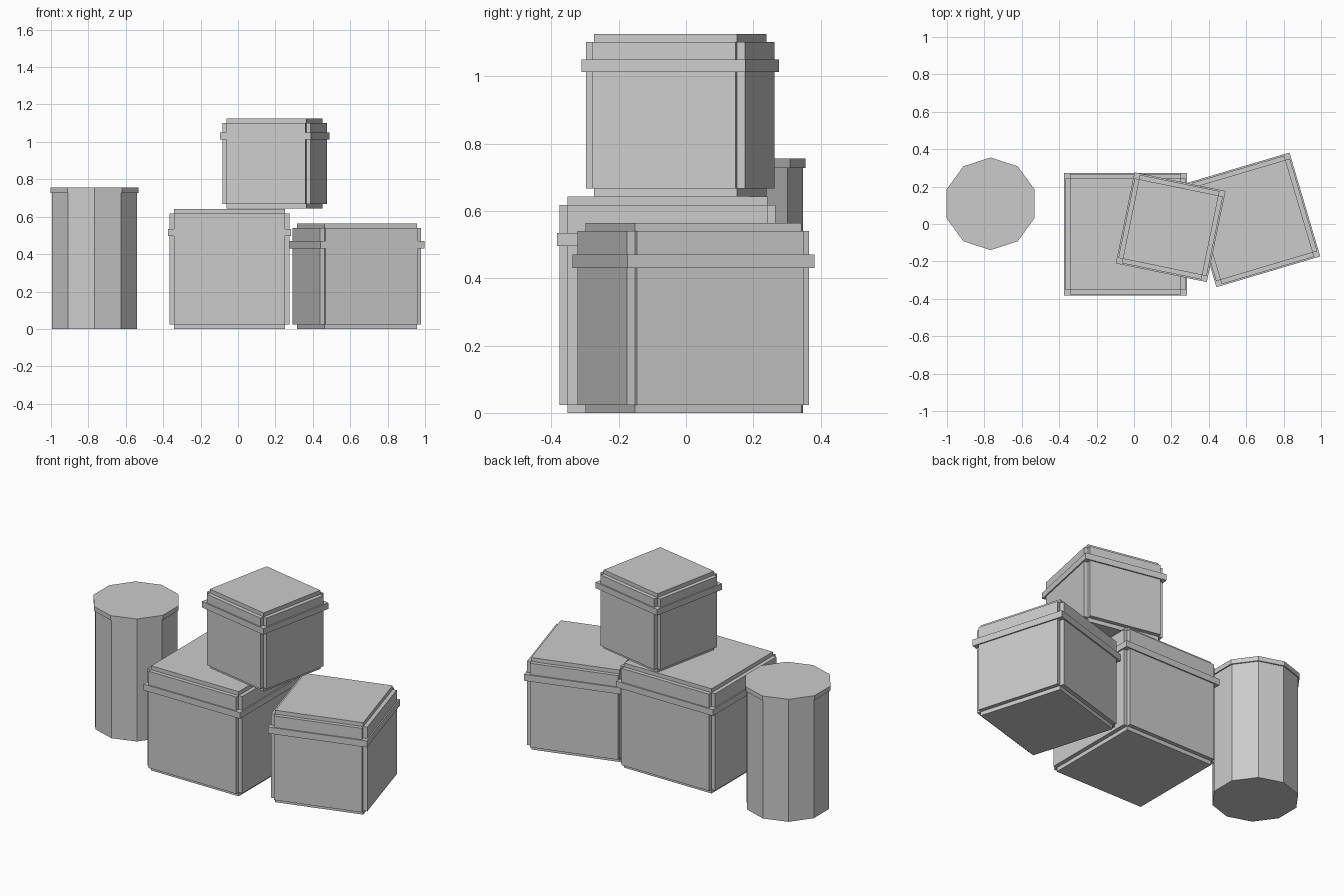
import bpy
import bmesh
from math import radians
from mathutils import Matrix, Vector

default = bpy.data.objects.get("Cube")
if default:
    bpy.data.objects.remove(default, do_unlink=True)

grey = bpy.data.materials.new("plain_grey")
grey.use_nodes = True
grey.diffuse_color = (0.6, 0.6, 0.6, 1)
grey.node_tree.nodes["Principled BSDF"].inputs["Base Color"].default_value = grey.diffuse_color

PANEL = 0.024  # how far the side panels stand out from the crate core


def finish(name, bm, location, angle=0):
    bmesh.ops.recalc_face_normals(bm, faces=bm.faces)
    mesh = bpy.data.meshes.new(name)
    bm.to_mesh(mesh)
    bm.free()
    mesh.materials.append(grey)
    obj = bpy.data.objects.new(name, mesh)
    obj.location = location
    obj.rotation_euler.z = radians(angle)
    bpy.context.collection.objects.link(obj)
    return obj


def crate(name, x, y, base, core, angle, band_low, band_high):
    # Core cube with every face pushed out, leaving notched edges
    bm = bmesh.new()
    bmesh.ops.create_cube(bm, size=core)
    bm.normal_update()
    for face in list(bm.faces):
        normal = face.normal.copy()
        panel = bmesh.ops.extrude_discrete_faces(bm, faces=[face])["faces"][0]
        bmesh.ops.translate(bm, verts=panel.verts, vec=normal * PANEL)
    bmesh.ops.remove_doubles(bm, verts=bm.verts, dist=0.0001)
    finish(name + "_body", bm, (x, y, base + PANEL + core / 2), angle)

    # Square strap around the upper part
    bm = bmesh.new()
    bmesh.ops.create_cube(bm, size=1)
    width = core + 2 * PANEL + 0.015
    bmesh.ops.scale(bm, verts=bm.verts, vec=Vector((width, width, band_high - band_low)))
    finish(name + "_band", bm, (x, y, (band_low + band_high) / 2), angle)


def drum(name, radius, low, high):
    # Ten-sided prism with a corner pointing to the back
    bm = bmesh.new()
    bmesh.ops.create_cone(bm, cap_ends=True, segments=10, radius1=radius,
                          radius2=radius, depth=high - low,
                          matrix=Matrix.Rotation(radians(90), 4, "Z"))
    # Keep a corner on the y axis whatever the primitive's starting angle
    corner = max(bm.verts, key=lambda v: v.co.y).co
    turn = Vector((corner.x, corner.y)).angle_signed(Vector((0, 1)))
    bmesh.ops.rotate(bm, verts=bm.verts, matrix=Matrix.Rotation(-turn, 3, "Z"))
    finish(name, bm, (-0.767, 0.108, (low + high) / 2))


# Crates: two on the ground and a small one on top
crate("large_crate", -0.046, -0.055, 0, 0.594, 0, 0.496, 0.534)
crate("medium_crate", 0.636, 0.022, 0, 0.516, 16.5, 0.431, 0.47)
crate("small_crate", 0.196, -0.017, 0.643, 0.434, -11.6, 1.012, 1.049)

# Barrel with a slightly wider lid
drum("barrel_body", 0.24, 0, 0.727)
drum("barrel_lid", 0.2475, 0.727, 0.755)
